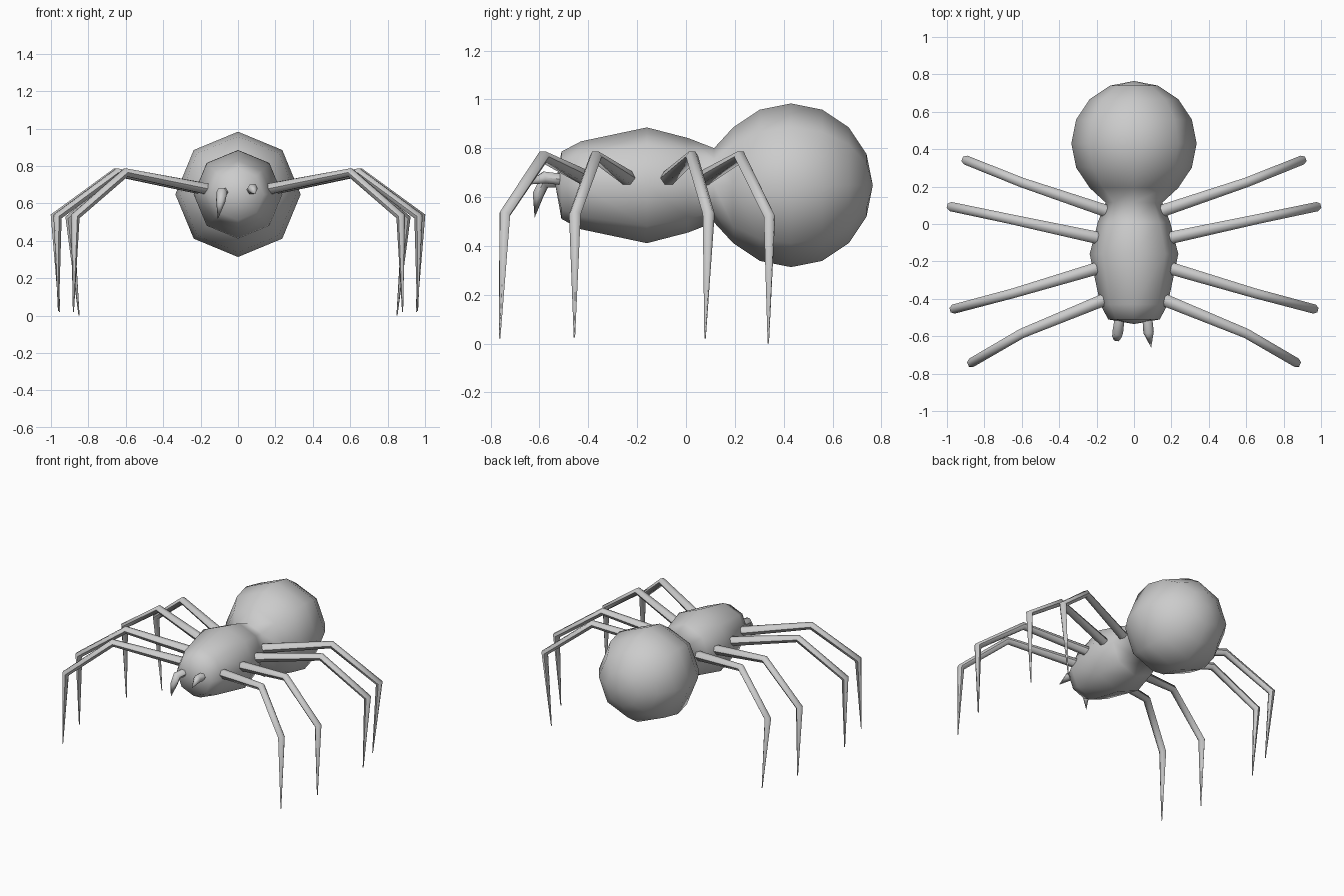
import bpy, bmesh, math
from mathutils import Vector

if "Cube" in bpy.data.objects:
    bpy.data.objects.remove(bpy.data.objects["Cube"])


def make_tube(name, points, radii, sides, start=0.0, angle=60):
    """Loft rings along a path; a zero radius closes to a point."""
    pts = [Vector(p) for p in points]
    bm = bmesh.new()
    rings = []
    for i, (p, r) in enumerate(zip(pts, radii)):
        a = (p - pts[i - 1]).normalized() if i > 0 else Vector()
        b = (pts[i + 1] - p).normalized() if i < len(pts) - 1 else Vector()
        t = (a + b).normalized()
        # side axis stays horizontal and follows the overall heading
        heading = pts[min(2, len(pts) - 1)] - pts[0]
        u = Vector((0, 0, 1)).cross(heading).normalized()
        u = (u - t * u.dot(t)).normalized()
        v = t.cross(u)
        if r == 0:
            rings.append([bm.verts.new(p)])
            continue
        rings.append([bm.verts.new(p + r * (math.cos(w) * u + math.sin(w) * v))
                      for w in (start + math.tau * k / sides for k in range(sides))])
    for a, b in zip(rings, rings[1:]):
        for k in range(sides):
            n = (k + 1) % sides
            if len(a) == 1:
                bm.faces.new((a[0], b[n], b[k]))
            elif len(b) == 1:
                bm.faces.new((a[k], a[n], b[0]))
            else:
                bm.faces.new((a[k], a[n], b[n], b[k]))
    for ring in (rings[0], rings[-1]):
        if len(ring) > 1:
            bm.faces.new(ring)
    bmesh.ops.recalc_face_normals(bm, faces=bm.faces)
    mesh = bpy.data.meshes.new(name)
    bm.to_mesh(mesh)
    bm.free()
    obj = bpy.data.objects.new(name, mesh)
    bpy.context.collection.objects.link(obj)
    bpy.ops.object.select_all(action='DESELECT')
    obj.select_set(True)
    bpy.context.view_layer.objects.active = obj
    bpy.ops.object.shade_smooth_by_angle(angle=math.radians(angle))
    return obj


# Body: head-thorax, neck and round abdomen as one eight-sided loft
profile = [(-0.535, 0), (-0.51, 0.138), (-0.43, 0.18), (-0.16, 0.237),
           (0.01, 0.193), (0.115, 0.152)]
profile += [(0.43 - 0.335 * math.cos(w), 0.335 * math.sin(w))
            for w in (math.pi * k / 8 for k in range(2, 8))]
profile.append((0.765, 0))
make_tube("body", [(0, y, 0.648) for y, r in profile],
          [r for y, r in profile], 8, angle=80)

# Legs: root, knee, ankle and pointed foot, mirrored left and right
legs = {
    "front_leg": [(0.16, -0.405, 0.675), (0.60, -0.585, 0.765), (0.87, -0.742, 0.53), (0.88, -0.763, 0.02)],
    "second_leg": [(0.19, -0.235, 0.675), (0.645, -0.37, 0.765), (0.965, -0.455, 0.53), (0.96, -0.457, 0.025)],
    "third_leg": [(0.19, -0.075, 0.675), (0.655, 0.025, 0.765), (0.98, 0.093, 0.53), (0.955, 0.078, 0.02)],
    "back_leg": [(0.15, 0.07, 0.675), (0.60, 0.222, 0.765), (0.90, 0.342, 0.52), (0.85, 0.337, 0.0)],
}
for name, path in legs.items():
    for side, s in (("right", 1), ("left", -1)):
        make_tube(f"{name}_{side}", [(s * x, y, z) for x, y, z in path],
                  [0.033, 0.026, 0.025, 0.003], 6)

# Fangs: one bent down, one pointing forward
make_tube("fang_left", [(-0.075, -0.49, 0.66), (-0.087, -0.58, 0.66),
                        (-0.092, -0.605, 0.61), (-0.108, -0.62, 0.515)],
          [0.026, 0.029, 0.025, 0], 6)
make_tube("fang_right", [(0.07, -0.49, 0.67), (0.078, -0.58, 0.68), (0.092, -0.662, 0.65)],
          [0.026, 0.028, 0], 6)
